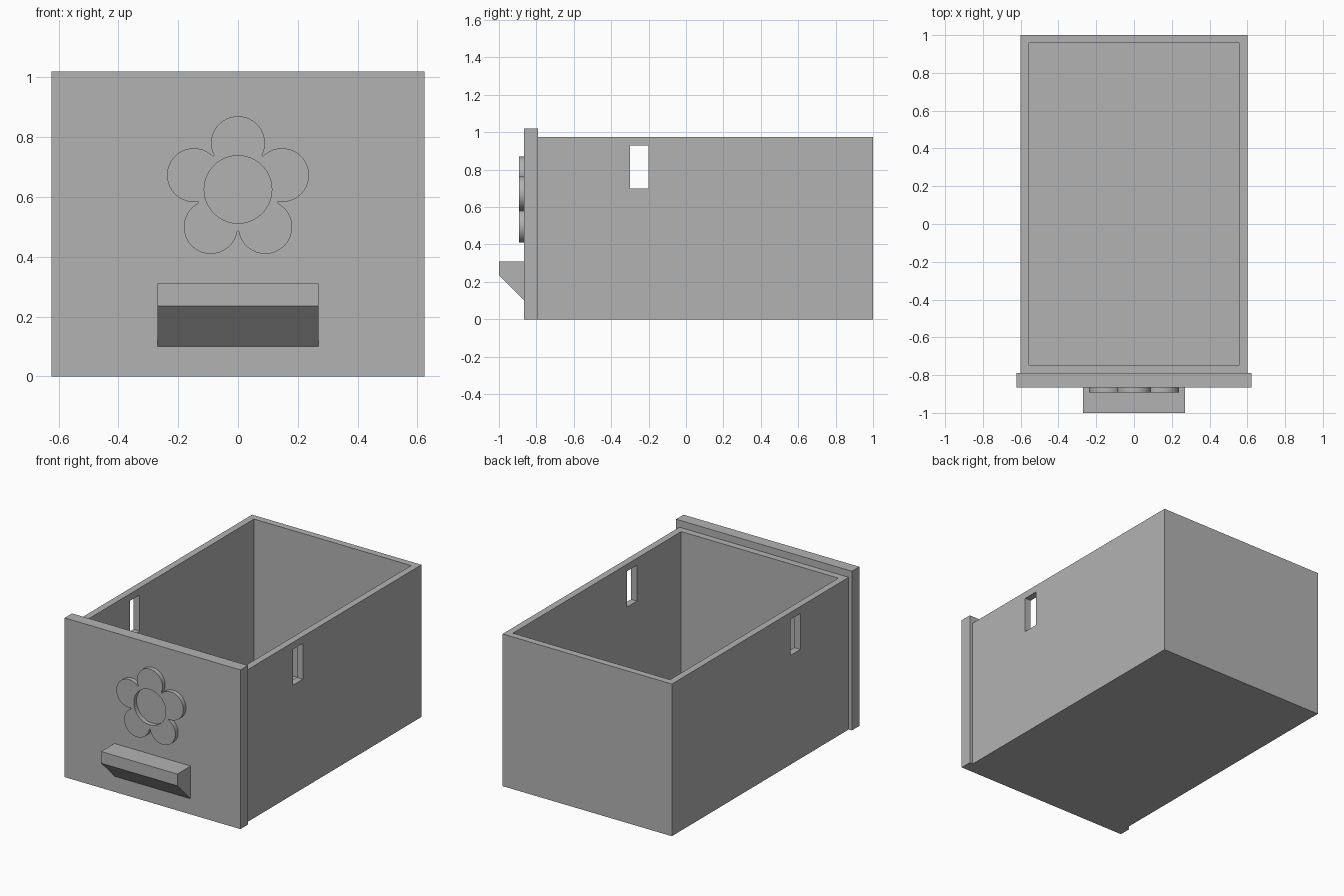
import bpy, bmesh, math
from mathutils import Vector

cube = bpy.data.objects.get("Cube")
if cube:
    bpy.data.objects.remove(cube, do_unlink=True)

# One plain grey for everything
grey = bpy.data.materials.new("plain grey")
grey.use_nodes = True
colour = (0.45, 0.45, 0.45, 1)
grey.diffuse_color = colour
grey.node_tree.nodes["Principled BSDF"].inputs["Base Color"].default_value = colour


def finish(name, bm):
    """Turn a bmesh into a linked object with outward normals."""
    bmesh.ops.recalc_face_normals(bm, faces=bm.faces)
    mesh = bpy.data.meshes.new(name)
    bm.to_mesh(mesh)
    bm.free()
    mesh.materials.append(grey)
    obj = bpy.data.objects.new(name, mesh)
    bpy.context.collection.objects.link(obj)
    return obj


def box(name, low, high):
    low, high = Vector(low), Vector(high)
    bm = bmesh.new()
    bmesh.ops.create_cube(bm, size=1)
    for v in bm.verts:
        v.co = (low + high) / 2 + v.co * (high - low)
    return finish(name, bm)


def activate(obj):
    bpy.ops.object.select_all(action='DESELECT')
    obj.select_set(True)
    bpy.context.view_layer.objects.active = obj


def cut(target, cutter):
    mod = target.modifiers.new("cut", 'BOOLEAN')
    mod.operation = 'DIFFERENCE'
    mod.solver = 'EXACT'
    mod.object = cutter
    cutter.hide_render = True
    activate(target)
    bpy.ops.object.modifier_apply(modifier=mod.name)
    bpy.data.objects.remove(cutter, do_unlink=True)


# Open box with a slot through both side walls
half, front, wall, top = 0.6, -0.79, 0.043, 0.975
drawer = box("drawer_box", (-half, front, 0), (half, 1, top))
cut(drawer, box("cavity_cutter", (wall - half, front + wall, wall),
                (half - wall, 1 - wall, top + 0.2)))
cut(drawer, box("slot_cutter", (-1, -0.3, 0.7), (1, -0.2, 0.93)))

# Front panel, overhanging the sides and top
panel_y = -0.865
box("front_panel", (-0.623, panel_y, 0), (0.623, front, 1.02))

# Handle: chamfered profile swept across x
bm = bmesh.new()
profile = [(panel_y, 0.1), (-1, 0.235), (-1, 0.31), (panel_y, 0.31)]
side = bm.faces.new([bm.verts.new((-0.27, y, z)) for y, z in profile])
sweep = bmesh.ops.extrude_face_region(bm, geom=[side])
bmesh.ops.translate(bm, vec=(0.54, 0, 0),
                    verts=[g for g in sweep["geom"] if isinstance(g, bmesh.types.BMVert)])
finish("handle", bm)

# Flower: five round petals around an open round centre
centre_z, reach, petal_r, hole_r = 0.625, 0.155, 0.09, 0.113
steps, spread = 28, math.radians(117)
outer, inner = [], []
for petal in range(5):
    direction = math.radians(90 + 72 * petal)
    for i in range(steps + 1):
        a = spread * (2 * i / steps - 1)
        along, across = reach + petal_r * math.cos(a), petal_r * math.sin(a)
        angle = direction + math.atan2(across, along)
        dist = math.hypot(across, along)
        outer.append((dist * math.cos(angle), dist * math.sin(angle)))
        # Even spacing keeps the hole round
        even = direction + math.radians(36) * (2 * i + 1 - steps - 1) / (steps + 1)
        inner.append((hole_r * math.cos(even), hole_r * math.sin(even)))

bm = bmesh.new()
loops = [[bm.verts.new((x, y, centre_z + z)) for x, z in ring]
         for ring, y in ((outer, panel_y), (outer, -0.893),
                         (inner, -0.893), (inner, panel_y))]
count = len(outer)
for k in range(4):
    a, b = loops[k], loops[(k + 1) % 4]
    for i in range(count):
        j = (i + 1) % count
        bm.faces.new((a[i], a[j], b[j], b[i]))
flower = finish("flower_ornament", bm)
activate(flower)
bpy.ops.object.shade_smooth_by_angle(angle=math.radians(30))
